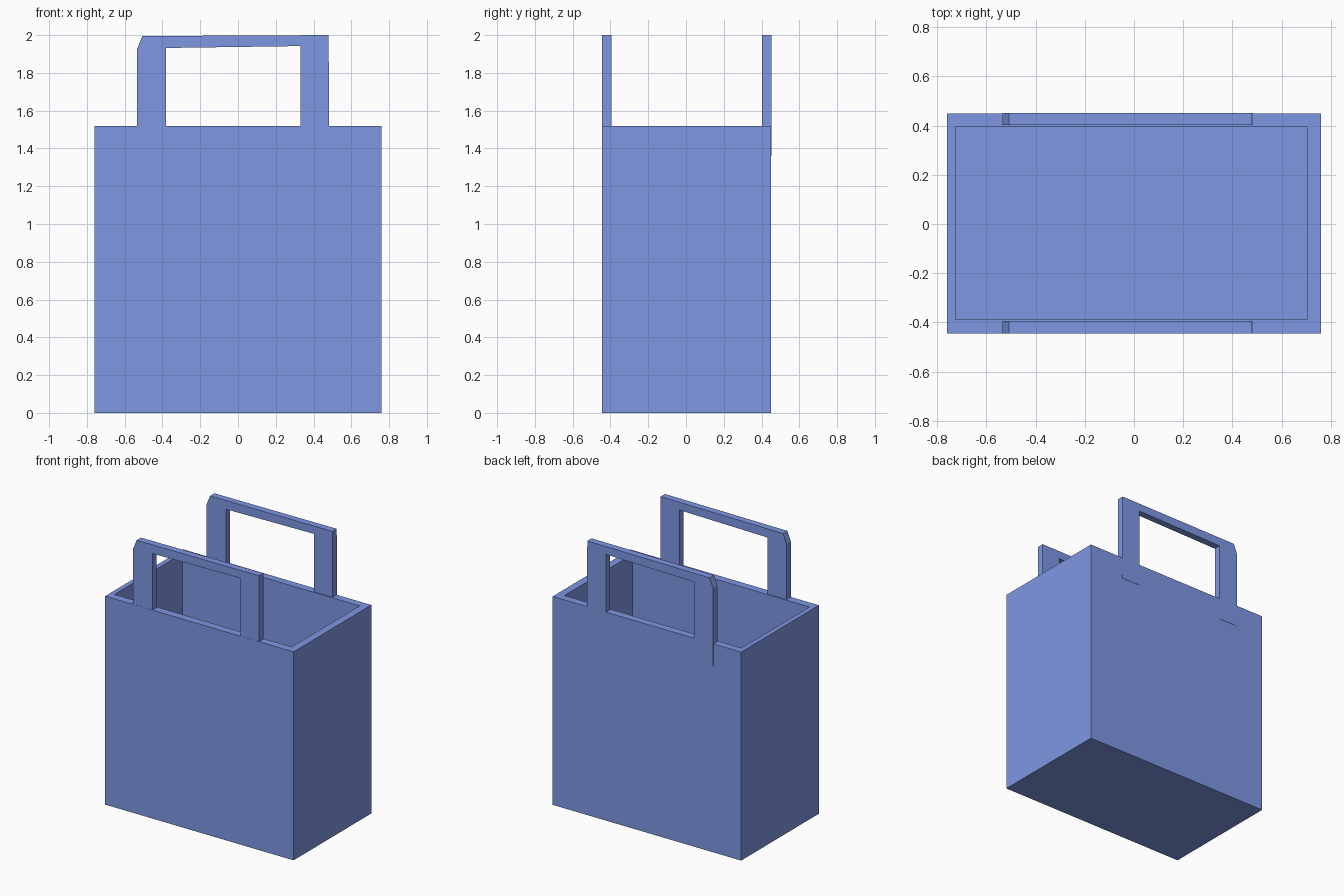
import bpy, bmesh

if "Cube" in bpy.data.objects:
    bpy.data.objects.remove(bpy.data.objects["Cube"])

blue = bpy.data.materials.new("blue_paper")
blue.diffuse_color = (0.21, 0.31, 0.77, 1)
blue.use_nodes = True
blue.node_tree.nodes["Principled BSDF"].inputs["Base Color"].default_value = blue.diffuse_color


def make_object(name, bm):
    bmesh.ops.recalc_face_normals(bm, faces=bm.faces)
    mesh = bpy.data.meshes.new(name)
    bm.to_mesh(mesh)
    bm.free()
    mesh.materials.append(blue)
    obj = bpy.data.objects.new(name, mesh)
    bpy.context.collection.objects.link(obj)
    return obj


def rectangle(bm, x0, x1, y0, y1, z):
    return [bm.verts.new((x, y, z)) for x, y in ((x0, y0), (x1, y0), (x1, y1), (x0, y1))]


# Open-topped bag body: outer walls, rim, inner walls and inner floor
bm = bmesh.new()
outer = (-0.76, 0.76, -0.445, 0.45)
inner = (-0.725, 0.705, -0.388, 0.395)
rings = [rectangle(bm, *outer, 0), rectangle(bm, *outer, 1.52),
         rectangle(bm, *inner, 1.52), rectangle(bm, *inner, 0.04)]
for lower, upper in zip(rings, rings[1:]):
    for i in range(4):
        j = (i + 1) % 4
        bm.faces.new((lower[i], lower[j], upper[j], upper[i]))
bm.faces.new(rings[0])
bm.faces.new(rings[-1])
make_object("bag_body", bm)


# Flat strap handles with one clipped corner, legs running into the walls
def handle(name, y0, y1, bottom):
    outline = [(-0.535, bottom), (-0.535, 1.925), (-0.507, 1.995), (0.48, 2.0),
               (0.482, bottom), (0.33, bottom), (0.33, 1.942), (-0.38, 1.932),
               (-0.38, bottom)]
    bm = bmesh.new()
    face = bm.faces.new([bm.verts.new((x, y0, z)) for x, z in outline])
    moved = bmesh.ops.extrude_face_region(bm, geom=[face])["geom"]
    bmesh.ops.translate(bm, vec=(0, y1 - y0, 0),
                        verts=[v for v in moved if isinstance(v, bmesh.types.BMVert)])
    make_object(name, bm)


handle("front_handle", -0.444, -0.394, 1.36)
handle("back_handle", 0.402, 0.452, 1.36)
